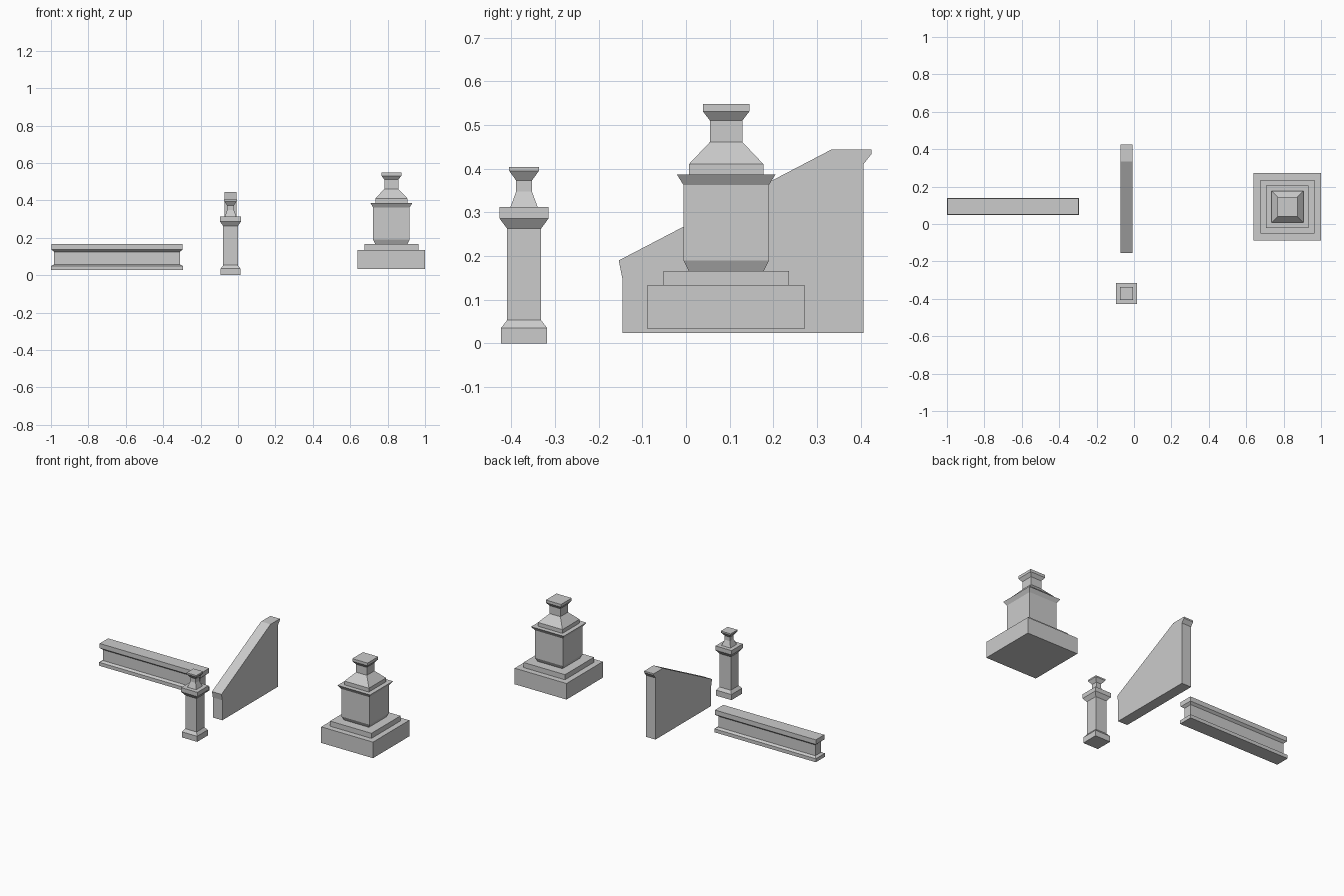
import bpy, bmesh

if "Cube" in bpy.data.objects:
    bpy.data.objects.remove(bpy.data.objects["Cube"])


def finish(name, bm, loc=(0, 0, 0)):
    bmesh.ops.recalc_face_normals(bm, faces=bm.faces)
    me = bpy.data.meshes.new(name)
    bm.to_mesh(me)
    bm.free()
    ob = bpy.data.objects.new(name, me)
    ob.location = loc
    bpy.context.collection.objects.link(ob)
    return ob


def loft(name, loc, rings):
    """Stack of rectangles (half x, half y, z) skinned into a closed solid."""
    bm = bmesh.new()
    loops = [[bm.verts.new((sx * hx, sy * hy, z))
              for sx, sy in ((-1, -1), (1, -1), (1, 1), (-1, 1))]
             for hx, hy, z in rings]
    for a, b in zip(loops, loops[1:]):
        for i in range(4):
            j = (i + 1) % 4
            bm.faces.new((a[i], a[j], b[j], b[i]))
    bm.faces.new(loops[0][::-1])
    bm.faces.new(loops[-1])
    return finish(name, bm, loc)


def square_loft(name, loc, profile):
    return loft(name, loc, [(h, h, z) for h, z in profile])


# Large pedestal: stepped base, body with flared cornice, tapered cap
square_loft("large_pedestal", (0.82, 0.092, 0), [
    (0.18, 0.033), (0.18, 0.134), (0.144, 0.134), (0.144, 0.166),
    (0.086, 0.166), (0.098, 0.190), (0.098, 0.363), (0.113, 0.387),
    (0.085, 0.387), (0.085, 0.411), (0.0375, 0.461), (0.0375, 0.511),
    (0.053, 0.531), (0.053, 0.548)])

# Small post with finial
square_loft("small_post", (-0.04, -0.371, 0), [
    (0.053, 0.0), (0.053, 0.035), (0.039, 0.053), (0.039, 0.263),
    (0.056, 0.286), (0.056, 0.313), (0.031, 0.313), (0.018, 0.348),
    (0.018, 0.373), (0.034, 0.395), (0.034, 0.404)])

# Low wall: base plinth, recessed body, overhanging cap
loft("low_wall", (-0.647, 0.094, 0), [
    (0.353, 0.045, 0.027), (0.353, 0.045, 0.049), (0.337, 0.028, 0.057),
    (0.337, 0.028, 0.125), (0.351, 0.042, 0.137), (0.351, 0.042, 0.166)])

# Sloped stair wall: side profile (y, z) extruded along x
bm = bmesh.new()
profile = [(-0.146, 0.024), (0.407, 0.024), (0.407, 0.411), (0.425, 0.434),
           (0.425, 0.444), (0.333, 0.444), (-0.154, 0.190), (-0.146, 0.150)]
face = bm.faces.new([bm.verts.new((-0.073, y, z)) for y, z in profile])
ext = bmesh.ops.extrude_face_region(bm, geom=[face])
bmesh.ops.translate(bm, vec=(0.066, 0, 0),
                    verts=[v for v in ext["geom"] if isinstance(v, bmesh.types.BMVert)])
finish("stair_wall", bm)
